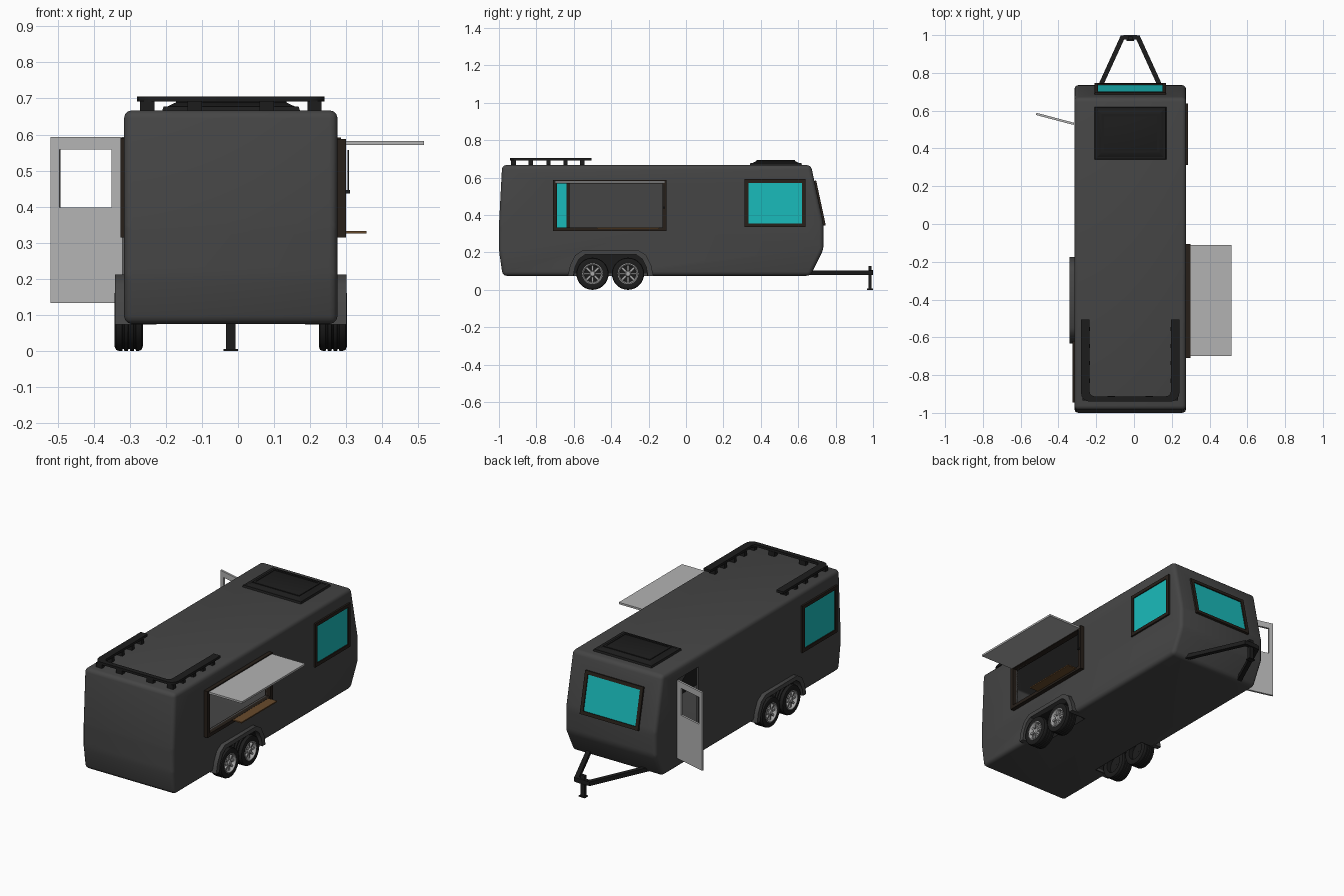
import bpy, bmesh, math
from mathutils import Vector as V

if "Cube" in bpy.data.objects:
    bpy.data.objects.remove(bpy.data.objects["Cube"])

C = -0.02          # trailer centre line in x
HW = 0.296         # half width of the body


def material(name, r, g, b):
    m = bpy.data.materials.new(name)
    m.diffuse_color = (r, g, b, 1)
    m.use_nodes = True
    m.node_tree.nodes["Principled BSDF"].inputs["Base Color"].default_value = m.diffuse_color
    return m


DARK = material("dark_grey", .06, .06, .06)
BLACK = material("black", .012, .012, .012)
GLASS = material("teal_glass", .01, .5, .5)
FRAME = material("dark_brown", .02, .014, .01)
WOOD = material("wood", .14, .07, .025)
METAL = material("metal", .4, .4, .4)
PANEL = material("light_grey", .45, .45, .45)


# A local system is (origin, U, V, W)
def side(s):
    return V((C, 0, 0)), V((0, 1, 0)), V((0, 0, 1)), V((s, 0, 0))


WORLD = V((0, 0, 0)), V((1, 0, 0)), V((0, 1, 0)), V((0, 0, 1))


def put(bm, ax, u, v, w):
    return bm.verts.new(ax[0] + ax[1] * u + ax[2] * v + ax[3] * w)


def loft(bm, ax, lower, upper, w0, w1):
    a = [put(bm, ax, u, v, w0) for u, v in lower]
    b = [put(bm, ax, u, v, w1) for u, v in upper]
    n = len(a)
    bm.faces.new(a)
    bm.faces.new(b)
    for i in range(n):
        bm.faces.new((a[i], a[(i + 1) % n], b[(i + 1) % n], b[i]))


def rect(u0, u1, v0, v1, inset=0):
    u0, u1, v0, v1 = u0 + inset, u1 - inset, v0 + inset, v1 - inset
    return [(u0, v0), (u1, v0), (u1, v1), (u0, v1)]


def block(bm, ax, r, w0, w1):
    loft(bm, ax, r, r, w0, w1)


def band(bm, ax, outer, inner, w0, w1, closed=True):
    secs = [[put(bm, ax, *p, w) for p, w in ((o, w0), (o, w1), (i, w1), (i, w0))]
            for o, i in zip(outer, inner)]
    n = len(secs)
    for k in range(n if closed else n - 1):
        a, b = secs[k], secs[(k + 1) % n]
        for j in range(4):
            bm.faces.new((a[j], a[(j + 1) % 4], b[(j + 1) % 4], b[j]))
    if not closed:
        bm.faces.new(secs[0])
        bm.faces.new(secs[-1])


def lathe(bm, ax, cy, cz, prof, n=32):
    rings = [[put(bm, ax, cy + r * math.cos(t), cz + r * math.sin(t), w) for r, w in prof]
             for t in (2 * math.pi * k / n for k in range(n))]
    m = len(prof)
    for k in range(n):
        a, b = rings[k], rings[(k + 1) % n]
        for j in range(m):
            bm.faces.new((a[j], a[(j + 1) % m], b[(j + 1) % m], b[j]))


def finish(name, bm, mat, bevel=0, seg=2, normals=True):
    if normals:
        bmesh.ops.recalc_face_normals(bm, faces=bm.faces[:])
    if bevel:
        bmesh.ops.bevel(bm, geom=bm.edges[:], offset=bevel, segments=seg, profile=.5,
                        affect='EDGES', clamp_overlap=True)
    me = bpy.data.meshes.new(name)
    bm.to_mesh(me)
    bm.free()
    me.shade_smooth()
    me.set_sharp_from_angle(angle=math.radians(35))
    me.materials.append(mat)
    ob = bpy.data.objects.new(name, me)
    bpy.context.collection.objects.link(ob)
    return ob


def make(name, mat, fn, *args, bevel=0, **kw):
    bm = bmesh.new()
    fn(bm, *args, **kw)
    return finish(name, bm, mat, bevel)


R, L = side(1), side(-1)
NOSE = V((C, .7118, .463)), V((1, 0, 0)), V((0, -.21, .978)), V((0, .978, .21))
serve = (-.71, -.105, .314, .588)
windows = [("right_window", R, (.313, .639, .335, .592), HW),
           ("left_window", L, (-.945, -.62, .314, .59), HW),
           ("nose_window", NOSE, (-.19, .19, -.122, .122), 0)]
door_hole = (.335, .53, .135, .595)

# Wheel arch outlines, symmetric about y = MID
MID = -.403


def arch(pts):
    return pts + [(2 * MID - u, v) for u, v in reversed(pts)]


arch_out = arch([(-.632, .073), (-.62, .13), (-.592, .186), (-.55, .212)])
arch_in = arch([(-.602, .073), (-.594, .12), (-.572, .165), (-.54, .188)])

# Hollow body shell with its openings cut
prof = [(-.98, .075), (-1, .21), (-1, .345), (-.983, .667),
        (.668, .667), (.735, .355), (.735, .215), (.665, .075)]
bm = bmesh.new()
loft(bm, R, prof, prof, -HW, HW)
body = finish("body", bm, DARK, .022, 3)
cut = bmesh.new()
block(cut, R, rect(*serve, .02), HW - .05, HW + .05)
block(cut, L, rect(*door_hole), HW - .05, HW + .05)
for _, ax, r, w in windows:
    block(cut, ax, rect(*r, .015), w - .05, w + .05)
low = [(u, v if v > .08 else .03) for u, v in arch_in]
for ax in (R, L):
    block(cut, ax, low, HW - .09, HW + .05)
cutter = finish("opening_cutter", cut, DARK)
cutter.hide_render = True
sol = body.modifiers.new("wall", 'SOLIDIFY')
sol.thickness, sol.offset = .012, -1
boo = body.modifiers.new("openings", 'BOOLEAN')
boo.operation, boo.object, boo.solver = 'DIFFERENCE', cutter, 'EXACT'
dg = bpy.context.evaluated_depsgraph_get()
shell = bpy.data.meshes.new_from_object(body.evaluated_get(dg))
body.modifiers.clear()
body.data = shell
shell.set_sharp_from_angle(angle=math.radians(35))
bpy.data.objects.remove(cutter)

# Glazed windows
for name, ax, r, w in windows:
    make(name + "_frame", FRAME, band, ax, rect(*r), rect(*r, .02), w - .012, w + .01)
    make(name + "_glass", GLASS, block, ax, rect(*r, .018), w - .004, w + .004)

# Serving hatch: frame, awning, counter and crank rod
make("serving_frame", FRAME, band, R, rect(*serve), rect(*serve, .02), HW - .012, HW + .024)
make("awning", PANEL, block, WORLD, rect(.29, .516, -.7, -.112), .571, .582)
make("serving_counter", WOOD, block, WORLD, rect(.262, .356, -.475, -.145), .326, .333)
bm = bmesh.new()
block(bm, WORLD, rect(.303, .308, -.12, -.115), .44, .557)
block(bm, WORLD, rect(.296, .311, -.124, -.111), .436, .446)
finish("crank_rod", bm, BLACK)

# Open door with a window hole, hinged on its forward edge
d = V((-.2, .053, 0)).normalized()
DOOR = V((-.318, .53, 0)), d, V((0, 0, 1)), V((-d.y, d.x, 0))
make("door", PANEL, band, DOOR, rect(0, .207, .133, .593), rect(.032, .182, .398, .558), -.006, .006)

# Fenders, wheel wells and wheels
for ax, tag in ((R, "right"), (L, "left")):
    make(tag + "_fender", DARK, band, ax, arch_out, arch_in, HW - .02, HW + .025, closed=False)
    bm = bmesh.new()
    a = [put(bm, ax, u, v, HW - .09) for u, v in arch_in]
    b = [put(bm, ax, u, v, HW) for u, v in arch_in]
    bm.faces.new(a)
    for i in range(len(a) - 1):
        bm.faces.new((a[i], a[i + 1], b[i + 1], b[i]))
    finish(tag + "_wheel_well", bm, BLACK)
    for y, pos in ((-.5, "rear"), (-.31, "forward")):
        z, w = .086, .244
        tyre = [(.053, w + .004), (.074, w), (.083, w + .004), (.086, w + .012)]
        for g in (.022, .038, .054):
            tyre += [(.086, w + g - .003), (.081, w + g - .002), (.081, w + g + .002), (.086, w + g + .003)]
        tyre += [(.086, w + .066), (.083, w + .074), (.074, w + .078), (.053, w + .074)]
        make(f"{tag}_{pos}_tyre", BLACK, lathe, ax, y, z, tyre)
        make(f"{tag}_{pos}_wheel_back", BLACK, lathe, ax, y, z,
             [(.001, w + .03), (.054, w + .03), (.054, w + .055), (.001, w + .055)])
        bm = bmesh.new()
        lathe(bm, ax, y, z, [(.043, w + .05), (.055, w + .05), (.055, w + .077), (.051, w + .078), (.045, w + .07)])
        lathe(bm, ax, y, z, [(.001, w + .05), (.017, w + .05), (.017, w + .07), (.012, w + .076), (.001, w + .076)], 16)
        for k in range(8):
            t = k * math.pi / 4
            c, s = math.cos(t), math.sin(t)
            spoke = V((C, y, z)), V((0, c, s)), V((0, -s, c)), ax[3]
            block(bm, spoke, rect(.012, .047, -.005, .005), w + .055, w + .069)
        finish(f"{tag}_{pos}_rim", bm, METAL)

# Roof hatch: stepped base and lid
make("hatch_base", BLACK, loft, WORLD, rect(-.212, .174, .338, .622), rect(-.212, .174, .338, .622, .006), .66, .678)
make("hatch_lid", BLACK, loft, WORLD, rect(-.195, .157, .355, .605), rect(-.195, .157, .355, .605, .025), .678, .69)
hatch = (-.172, .134, .378, .582)
make("hatch_rim", BLACK, band, WORLD, rect(*hatch), rect(*hatch, .012), .685, .693)


# Roof rack: U-shaped rail on posts
def rail(hw, y, r):
    left = [(C - hw, -.505)] + [(C - hw + r * (1 - math.cos(t)), y + r * (1 - math.sin(t)))
                                for t in (k * math.pi / 8 for k in range(5))]
    return left + [(2 * C - u, v) for u, v in reversed(left)]


make("roof_rack_rail", BLACK, band, WORLD, rail(.26, -.94, .045), rail(.215, -.912, .025), .692, .706, closed=False)
bm = bmesh.new()
for y in (-.83, -.735, -.645, -.555):
    for x in (-.252, .212):
        block(bm, WORLD, rect(x - .02, x + .02, y - .011, y + .011), .66, .693)
for x in (-.252, -.12, .08, .212):
    block(bm, WORLD, rect(x - .02, x + .02, -.935, -.91), .66, .693)
finish("roof_rack_posts", bm, BLACK)

# Tow hitch: two converging bars, coupling and jack leg
bm = bmesh.new()
for s in (-1, 1):
    bar = [(C + s * u, v) for u, v in ((.195, .62), (.222, .62), (.05, .998), (.023, .998))]
    block(bm, WORLD, bar, .08, .104)
block(bm, WORLD, rect(C - .035, C + .035, .978, 1), .08, .106)
finish("tow_bars", bm, BLACK)
bm = bmesh.new()
block(bm, WORLD, rect(C - .013, C + .013, .975, .993), .003, .127)
block(bm, WORLD, rect(C - .02, C + .02, .969, .999), 0, .006)
finish("jack_leg", bm, BLACK)
